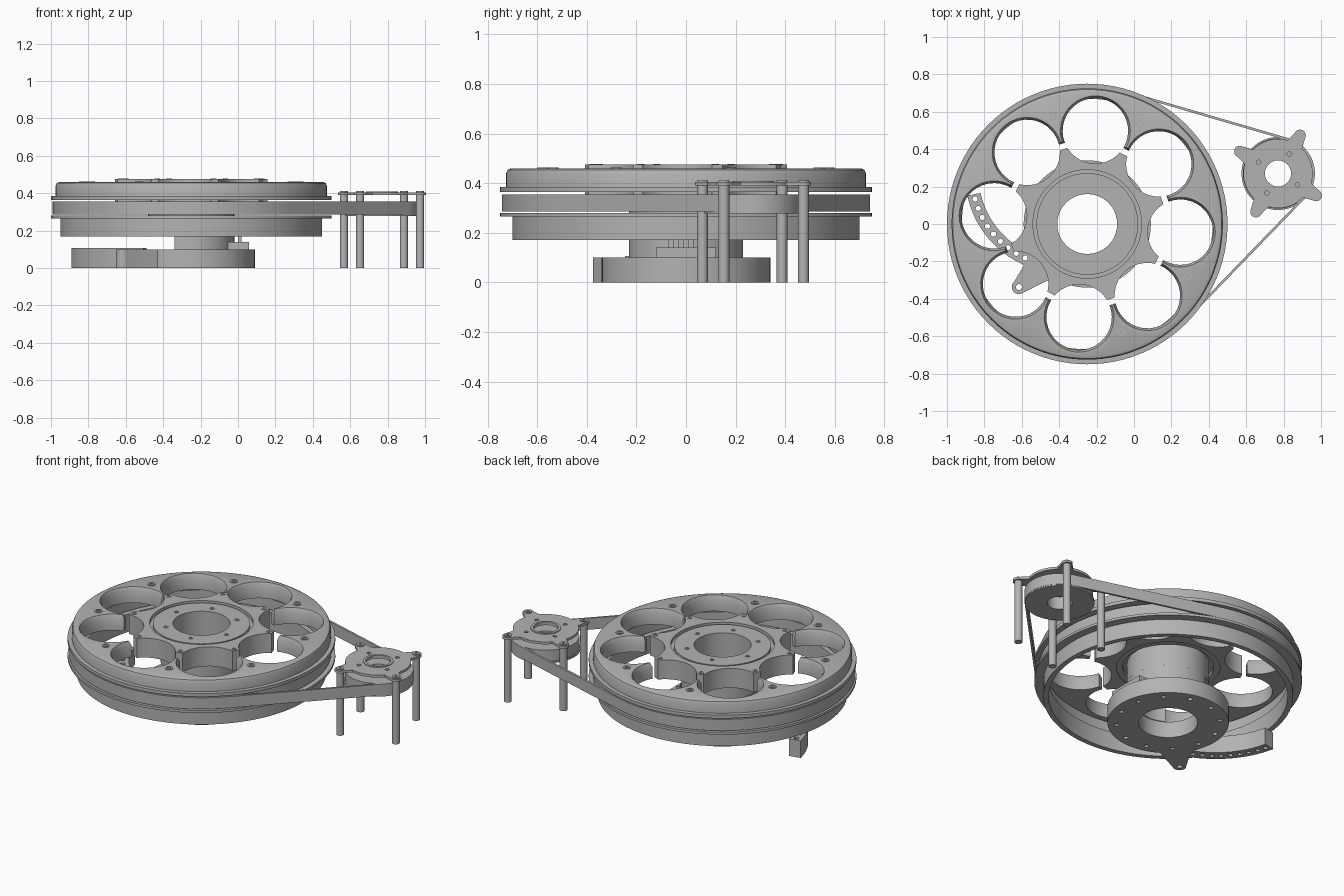
import bpy, bmesh
from math import sin, cos, radians, degrees, acos, atan2, hypot, pi
from mathutils import Vector

if "Cube" in bpy.data.objects:
    bpy.data.objects.remove(bpy.data.objects["Cube"])

grey = bpy.data.materials.new("machined grey")
grey.use_nodes = True
COLOR = (0.45, 0.45, 0.45, 1)
grey.diffuse_color = COLOR
grey.node_tree.nodes["Principled BSDF"].inputs["Base Color"].default_value = COLOR

WHEEL = (-0.25, 0.0)
MOTOR = (0.77, 0.27)
HOLE_START = -5      # angle of the first wheel opening
HOLE_DIST = 0.5
SEG = 96
parts = []


def polar(r, deg, c=(0, 0)):
    return (c[0] + r * cos(radians(deg)), c[1] + r * sin(radians(deg)))


def arc(r, a, b, n, c=(0, 0)):
    return [polar(r, a + (b - a) * i / n, c) for i in range(n + 1)]


def circle(r, c=(0, 0), n=SEG):
    return arc(r, 0, 360, n, c)[:-1]


def finish(name, bm):
    bmesh.ops.recalc_face_normals(bm, faces=bm.faces)
    mesh = bpy.data.meshes.new(name)
    bm.to_mesh(mesh)
    bm.free()
    mesh.materials.append(grey)
    obj = bpy.data.objects.new(name, mesh)
    bpy.context.collection.objects.link(obj)
    parts.append(obj)
    return obj


def loft(name, rows, c=(0, 0)):
    """Closed band through (outline, z) rows, each with equal point counts."""
    bm = bmesh.new()
    loops = [[bm.verts.new((x + c[0], y + c[1], z)) for x, y in pts] for pts, z in rows]
    n = len(loops[0])
    for j, a in enumerate(loops):
        b = loops[(j + 1) % len(loops)]
        for i in range(n):
            k = (i + 1) % n
            bm.faces.new((a[i], a[k], b[k], b[i]))
    return finish(name, bm)


def turned(name, profile, c=WHEEL, n=SEG):
    """Ring from a closed (radius, z) profile."""
    return loft(name, [(circle(r, n=n), z) for r, z in profile], c)


def tube(name, r0, r1, z0, z1, c=WHEEL, n=SEG):
    return turned(name, [(r0, z0), (r1, z0), (r1, z1), (r0, z1)], c, n)


def plate(name, outlines, z0, z1):
    """Flat plate: first outline is the rim, the others are holes."""
    bm = bmesh.new()
    edges = []
    for pts in outlines:
        vs = [bm.verts.new((x, y, z0)) for x, y in pts]
        edges += [bm.edges.new((v, vs[(i + 1) % len(vs)])) for i, v in enumerate(vs)]
    bmesh.ops.triangle_fill(bm, use_beauty=True, edges=edges)
    ext = bmesh.ops.extrude_face_region(bm, geom=bm.faces[:])
    top = [g for g in ext["geom"] if isinstance(g, bmesh.types.BMVert)]
    bmesh.ops.translate(bm, verts=top, vec=Vector((0, 0, z1 - z0)))
    return finish(name, bm)


def eared_disc(r, ears, dist, ear_r, flare, c):
    """Disc outline with rounded ears at the given rising angles."""
    pts = []
    for i, a in enumerate(ears):
        pts += arc(ear_r, a - 90, a + 90, 12, polar(dist, a, c))
        nxt = ears[i + 1] if i + 1 < len(ears) else ears[0] + 360
        pts += arc(r, a + flare, nxt - flare, 72 // len(ears), c)
    return pts


def scallops(r, limit, inner):
    """Eight arcs around the openings; inner side gives the star, outer the rim."""
    cosphi = (limit ** 2 - HOLE_DIST ** 2 - r ** 2) / (2 * HOLE_DIST * r)
    phi = degrees(acos(cosphi))
    pts = []
    for k in range(8):
        a = HOLE_START + 45 * k
        c = polar(HOLE_DIST, a)
        if inner:
            pts += arc(r, a + 360 - phi, a + phi, 23, c)
        else:
            pts += arc(r, a - phi, a + phi, 23, c)
    return pts


def matching_circle(r):
    pts = []
    for k in range(8):
        a = HOLE_START + 45 * k
        pts += arc(r, a - 21.5, a + 21.5, 23)
    return pts


# Wheel: upper rim with eight scalloped openings and a rounded top edge
loft("upper_rim", [
    (scallops(0.175, 0.45, False), 0.365), (matching_circle(0.725), 0.365),
    (matching_circle(0.725), 0.44), (matching_circle(0.719), 0.454),
    (matching_circle(0.705), 0.46), (scallops(0.187, 0.46, False), 0.46),
    (scallops(0.175, 0.45, False), 0.435)], WHEEL)
tube("upper_flange", 0.71, 0.75, 0.365, 0.385)

# Belt track and lower rim
tube("belt_track", 0.69, 0.727, 0.287, 0.353)
turned("lower_rim", [(0.67, 0.17), (0.70, 0.17), (0.70, 0.265), (0.75, 0.265),
                     (0.75, 0.28), (0.67, 0.28)])

# Star hub with bearing and centre sleeve
loft("star_hub", [
    (matching_circle(0.29), 0.355), (scallops(0.175, 0.42, True), 0.355),
    (scallops(0.175, 0.42, True), 0.475), (matching_circle(0.29), 0.475)], WHEEL)
tube("bearing_ring", 0.255, 0.30, 0.36, 0.455)
turned("centre_sleeve", [(0.16, 0.24), (0.23, 0.24), (0.23, 0.38), (0.272, 0.38),
                         (0.272, 0.47), (0.16, 0.47)])

# Lower sleeve, open on the right side
cut = -0.09
a_out, a_in = degrees(acos(cut / 0.23)), degrees(acos(cut / 0.16))
plate("open_sleeve", [arc(0.23, -a_out, a_out, 48, WHEEL) + arc(0.16, a_in, -a_in, 48, WHEEL)],
      0.1, 0.24)

# Screws on the rim, star tips and sleeve
for k in range(8):
    mid = HOLE_START + 22.5 + 45 * k
    tube("rim_screw", 0.011, 0.022, 0.45, 0.464, polar(0.605, mid, WHEEL), 16)
    tube("star_screw", 0.008, 0.015, 0.46, 0.478, polar(0.395, mid, WHEEL), 16)
for k in range(6):
    tube("sleeve_screw", 0.008, 0.014, 0.46, 0.473, polar(0.205, 48 + 60 * k, WHEEL), 16)


# Sensor bracket beside the sleeve
def box(name, x0, x1, y0, y1, z0, z1):
    return plate(name, [[(x0, y0), (x1, y0), (x1, y1), (x0, y1)]], z0, z1)


box("sensor_bracket", -0.06, 0.06, -0.12, 0.12, 0.1, 0.14)
for y in (-0.06, -0.02, 0.02, 0.06):
    box("sensor_post", 0.0, 0.02, y - 0.01, y + 0.01, 0.14, 0.17)

# Base disc with ear and bolt holes
ear = 222.7
base_holes = [circle(0.165, WHEEL, 64), circle(0.016, polar(0.497, ear, WHEEL), 16)]
base_holes += [circle(0.014, polar(0.29, 15 + 30 * k, WHEEL), 12) for k in range(12)]
plate("base_disc", [eared_disc(0.34, [ear], 0.497, 0.038, 15, WHEEL)] + base_holes, 0, 0.1)

# Curved base arm with a row of holes
ARM = (-0.38, 0.26)
arm_outline = (arc(0.522, 192, 256, 32, ARM) + arc(0.45, 256, 192, 32, ARM))
arm_holes = [circle(0.014, polar(0.486, 195 + 6.3 * k, ARM), 12) for k in range(10)]
plate("base_arm", [arm_outline] + arm_holes, 0, 0.106)

# Motor mount plate on four posts
ears = [-120, -30, 60, 150]
mount_holes = [circle(0.07, MOTOR, 48)]
mount_holes += [circle(0.012, polar(0.12, a + 0, MOTOR), 12) for a in ears]
plate("motor_plate", [eared_disc(0.185, ears, 0.235, 0.031, 14, MOTOR)] + mount_holes,
      0.39, 0.405)
tube("motor_collar", 0.07, 0.085, 0.39, 0.409, MOTOR, 48)
for a in ears:
    tube("motor_post", 0.008, 0.022, 0, 0.411, polar(0.235, a, MOTOR), 24)

# Small pulley
tube("motor_pulley", 0.07, 0.188, 0.285, 0.355, MOTOR)
tube("motor_pulley_flange", 0.07, 0.195, 0.277, 0.287, MOTOR)

# Belt around both pulleys
dx, dy = MOTOR[0] - WHEEL[0], MOTOR[1] - WHEEL[1]
lean = degrees(atan2(dy, dx))
R_BIG, R_SMALL = 0.742, 0.197
wrap = degrees(acos((R_BIG - R_SMALL) / hypot(dx, dy)))


def belt_line(inset):
    return (arc(R_BIG - inset, lean + wrap, lean + 360 - wrap, 72, WHEEL)
            + arc(R_SMALL - inset, lean - wrap, lean + wrap, 32, MOTOR))


loft("drive_belt", [(belt_line(0), 0.285), (belt_line(0), 0.355),
                    (belt_line(0.013), 0.355), (belt_line(0.013), 0.285)])

# Smooth curved faces, keep sharp edges
bpy.ops.object.select_all(action='DESELECT')
for obj in parts:
    obj.select_set(True)
bpy.context.view_layer.objects.active = parts[0]
bpy.ops.object.shade_smooth_by_angle(angle=radians(30))
